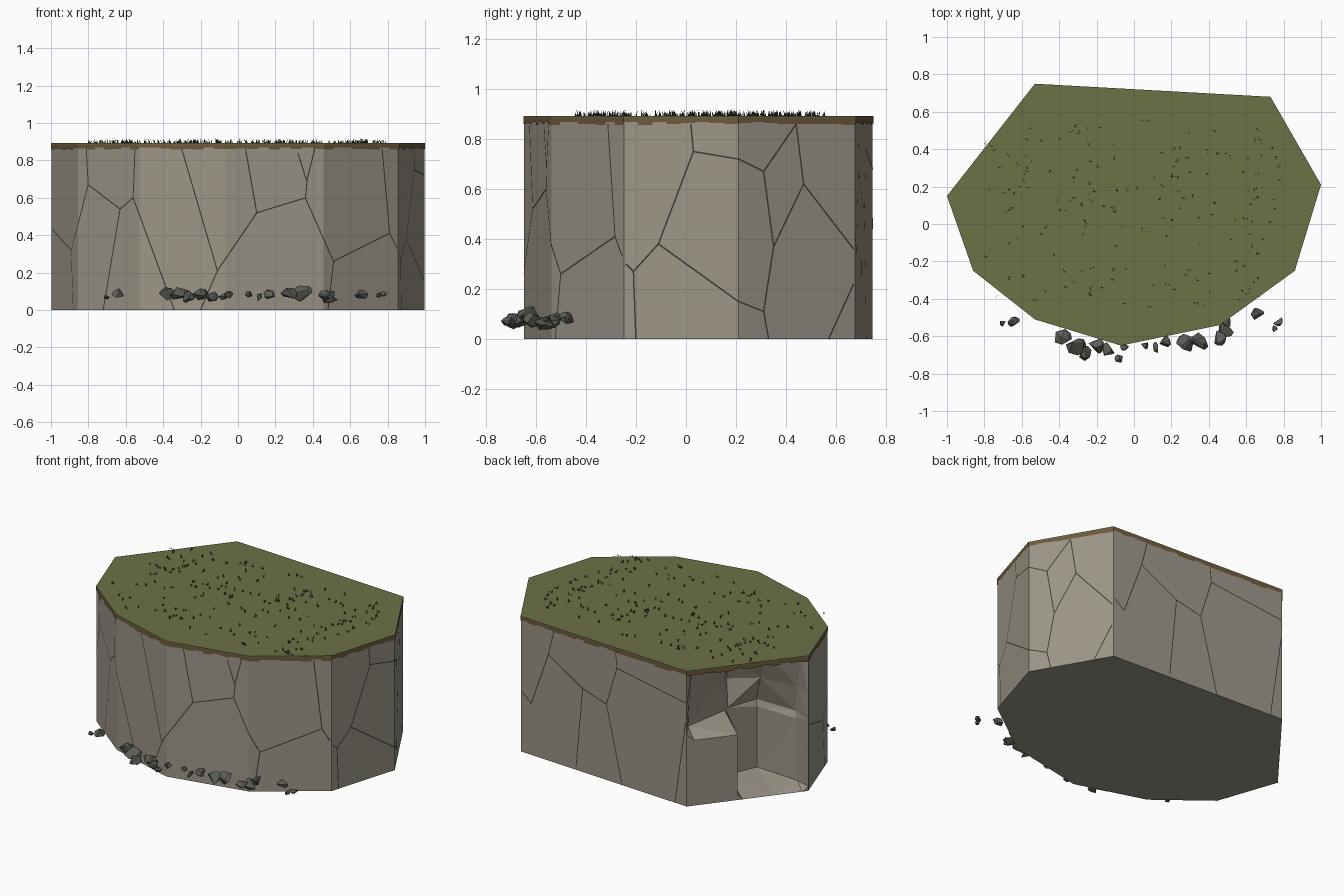
import bpy, bmesh, math, random
from mathutils import Vector

random.seed(7)
if "Cube" in bpy.data.objects:
    bpy.data.objects.remove(bpy.data.objects["Cube"], do_unlink=True)


def material(name, rgb):
    m = bpy.data.materials.new(name)
    m.use_nodes = True
    m.diffuse_color = (*rgb, 1)
    m.node_tree.nodes["Principled BSDF"].inputs["Base Color"].default_value = (*rgb, 1)
    return m


ROCK = material("warm grey rock", (.33, .30, .245))
CRACK = material("dark crack", (.05, .047, .04))
GRASS = material("olive turf", (.15, .165, .06))
SOIL = material("brown soil", (.16, .10, .045))
BLADE = material("dark green blade", (.03, .04, .02))
STONE = material("dark grey stone", (.11, .11, .095))


def finish(bm, name, mat):
    mesh = bpy.data.meshes.new(name)
    bm.to_mesh(mesh)
    bm.free()
    mesh.materials.append(mat)
    obj = bpy.data.objects.new(name, mesh)
    bpy.context.collection.objects.link(obj)
    return obj


def ring(bm, points, z):
    return [bm.verts.new((x, y, z)) for x, y in points]


def prism(name, points, low, high, mat):
    bm = bmesh.new()
    a, b = ring(bm, points, low), ring(bm, points, high)
    bm.faces.new(a[::-1])
    bm.faces.new(b)
    for i in range(len(a)):
        j = (i + 1) % len(a)
        bm.faces.new((a[i], a[j], b[j], b[i]))
    return finish(bm, name, mat)


# Plan of the cliff, counter-clockwise; the first edge is the broken wall
RIM = [(-.53, .75), (-1, .15), (-.86, -.25), (-.53, -.51), (-.07, -.65),
       (.46, -.54), (.86, -.25), (1, .21), (.73, .68)]
WALL = [(x * .996, y * .996) for x, y in RIM]
SOIL_LOW, TOP = .872, .893

# Rock body: flat walls, with a stepped hollow broken out of one wall
COLUMNS = [0, .06, .42, .46, .72, .95, 1]
HOLLOW = [(0, [0] * 7),
          (.03, [0, 0, 0, .3, .35, .1, 0]),
          (.43, [0, 0, 0, .3, .35, .12, 0]),
          (.47, [0, .12, .27, .3, .37, .15, 0]),
          (.65, [0, .1, .28, .33, .28, .1, 0]),
          (SOIL_LOW, [0, .05, .2, .26, .18, .04, 0])]
bm = bmesh.new()
start, end = Vector((*WALL[0], 0)), Vector((*WALL[1], 0))
inward = Vector((0, 0, 1)).cross(end - start).normalized()
grid = [[bm.verts.new(start.lerp(end, s) + inward * d + Vector((0, 0, z)))
         for s, d in zip(COLUMNS, depths)] for z, depths in HOLLOW]
broken = []
for low, high in zip(grid, grid[1:]):
    for i in range(len(COLUMNS) - 1):
        broken.append(bm.faces.new((low[i], low[i + 1], high[i + 1], high[i])))
base, crown = ring(bm, WALL[2:], 0), ring(bm, WALL[2:], SOIL_LOW)
left = [row[-1] for row in grid]
right = [row[0] for row in grid]
bm.faces.new([base[0], crown[0]] + left[::-1])
for i in range(len(base) - 1):
    bm.faces.new((base[i], base[i + 1], crown[i + 1], crown[i]))
bm.faces.new([crown[-1], base[-1]] + right)
bm.faces.new((grid[0] + base)[::-1])
bm.faces.new(grid[-1] + crown)
bmesh.ops.triangulate(bm, faces=broken)
bmesh.ops.recalc_face_normals(bm, faces=bm.faces[:])
finish(bm, "rock_body", ROCK)

# Soil and turf layers
prism("soil_layer", RIM, SOIL_LOW, .886, SOIL)
prism("turf_layer", RIM, .886, TOP, GRASS)

# Ragged lower edge of the soil
bm = bmesh.new()
for i, p in enumerate(RIM):
    a, b = Vector((*p, 0)), Vector((*RIM[(i + 1) % len(RIM)], 0))
    count = round((b - a).length / .06)
    for k in range(count):
        u, v = a.lerp(b, k / count), a.lerp(b, (k + 1) / count)
        drop = random.choice((.857, .86, .861, .864, .868))
        bm.faces.new([bm.verts.new((q.x, q.y, z)) for q, z in
                      ((u, drop), (v, drop), (v, SOIL_LOW), (u, SOIL_LOW))])
finish(bm, "soil_fringe", SOIL)


# Cracks: thin strips laid on the walls; each path runs along one axis and z
def strip(bm, a, b, out):
    side = out.cross(b - a).normalized() * .0032
    lift = out * .0015
    bm.faces.new([bm.verts.new(p + lift) for p in (a - side, b - side, b + side, a + side)])


def cracks(name, chain, axis, paths):
    bm = bmesh.new()
    for path in paths:
        for (t0, z0), (t1, z1) in zip(path, path[1:]):
            for p, q in zip(chain, chain[1:]):
                p3, q3 = Vector((*p, 0)), Vector((*q, 0))
                out = (q3 - p3).cross(Vector((0, 0, 1))).normalized()
                lo, hi = sorted((p[axis], q[axis]))
                # Clip the piece to this wall
                ends = []
                for t in (t0, t1):
                    c = min(max(t, lo), hi)
                    f = (c - t0) / (t1 - t0) if t1 != t0 else float(t == t1 and len(ends))
                    w = p3.lerp(q3, (c - p[axis]) / (q[axis] - p[axis]))
                    ends.append(Vector((w.x, w.y, z0 + (z1 - z0) * f)))
                if lo <= (t0 + t1) / 2 <= hi or max(t0, t1) > lo and min(t0, t1) < hi:
                    if (ends[1] - ends[0]).length > .004:
                        strip(bm, ends[0], ends[1], out)
    finish(bm, name, CRACK)


cracks("front_cracks", WALL[1:7], 0, [
    [(-.99, .43), (-.89, .32), (-.8, .67), (-.81, .86)],
    [(-.89, .32), (-.88, 0)],
    [(-.8, .67), (-.63, .54), (-.72, 0)],
    [(-.63, .54), (-.56, .6), (-.55, .86)],
    [(-.56, .6), (-.34, 0)],
    [(-.3, .86), (-.11, .21), (-.2, 0)],
    [(-.11, .21), (.1, .52), (.04, .86)],
    [(.1, .52), (.36, .6), (.37, .7), (.41, .86)],
    [(.37, .68), (.32, .84)],
    [(.36, .6), (.51, .26), (.48, 0)],
    [(.51, .26), (.81, .41), (.77, .86)],
    [(.81, .41), (.85, .33)]])
cracks("right_cracks", WALL[6:9], 1, [
    [(-.24, .3), (-.21, .27), (-.11, .38), (.03, .75), (.02, .86)],
    [(-.21, .27), (-.2, 0)],
    [(.03, .75), (.21, .72), (.31, .67), (.44, .86), (.47, .62), (.67, .36)],
    [(.31, .67), (.35, .37), (.47, .62)],
    [(.35, .37), (.31, .11), (.21, .15), (-.11, .38)],
    [(.31, .11), (.33, 0)],
    [(.67, .22), (.57, 0)]])
cracks("back_cracks", [WALL[8], WALL[0]], 0, [
    [(.72, .4), (.65, .34), (.52, .7), (.48, .86)],
    [(.52, .7), (.26, .55), (.08, .5), (0, .76), (.01, .86)],
    [(.26, .55), (.31, .02)],
    [(.08, .5), (-.04, 0)],
    [(0, .76), (-.52, .68)],
    [(-.52, .55), (-.44, 0)]])

# Grass tufts scattered over the middle of the turf
bm = bmesh.new()
for _ in range(190):
    x, y = random.uniform(-.8, .78), random.uniform(-.44, .56)
    if (x / .85) ** 4 + ((y - .06) / .56) ** 4 > 1:
        continue
    for _ in range(3):
        r = Vector((x + random.uniform(-.008, .008), y + random.uniform(-.008, .008), TOP))
        turn = random.uniform(0, math.tau)
        half = Vector((math.cos(turn), math.sin(turn), 0)) * .003
        tip = Vector((random.uniform(-.006, .006), random.uniform(-.006, .006),
                      random.uniform(.01, .026)))
        bm.faces.new([bm.verts.new(p) for p in (r - half, r + half, r + tip)])
finish(bm, "grass_tufts", BLADE)

# Fallen stones along the foot of the front: x, y, radius
STONES = [(-.7, -.53, .02), (-.64, -.53, .036), (-.38, -.61, .05), (-.31, -.65, .055),
          (-.27, -.69, .045), (-.2, -.65, .045), (-.14, -.67, .04), (-.08, -.72, .025),
          (-.05, -.66, .025), (.06, -.65, .022), (.12, -.66, .03), (.17, -.63, .035),
          (.28, -.64, .055), (.35, -.62, .06), (.46, -.61, .042), (.49, -.56, .05),
          (.51, -.52, .035), (.66, -.48, .037), (.75, -.56, .02), (.77, -.52, .028)]
for n, (x, y, radius) in enumerate(STONES):
    bm = bmesh.new()
    centre = Vector((x, y, .078 + random.uniform(-.012, .012)))
    for _ in range(13):
        v = Vector([random.gauss(0, 1) for _ in range(3)]).normalized()
        v.z *= .75
        bm.verts.new(centre + v * radius)
    hull = bmesh.ops.convex_hull(bm, input=bm.verts[:])
    bmesh.ops.delete(bm, geom=[g for g in hull["geom_interior"]
                               if isinstance(g, bmesh.types.BMVert)], context="VERTS")
    bmesh.ops.recalc_face_normals(bm, faces=bm.faces[:])
    finish(bm, f"fallen_stone_{n + 1}", STONE)
